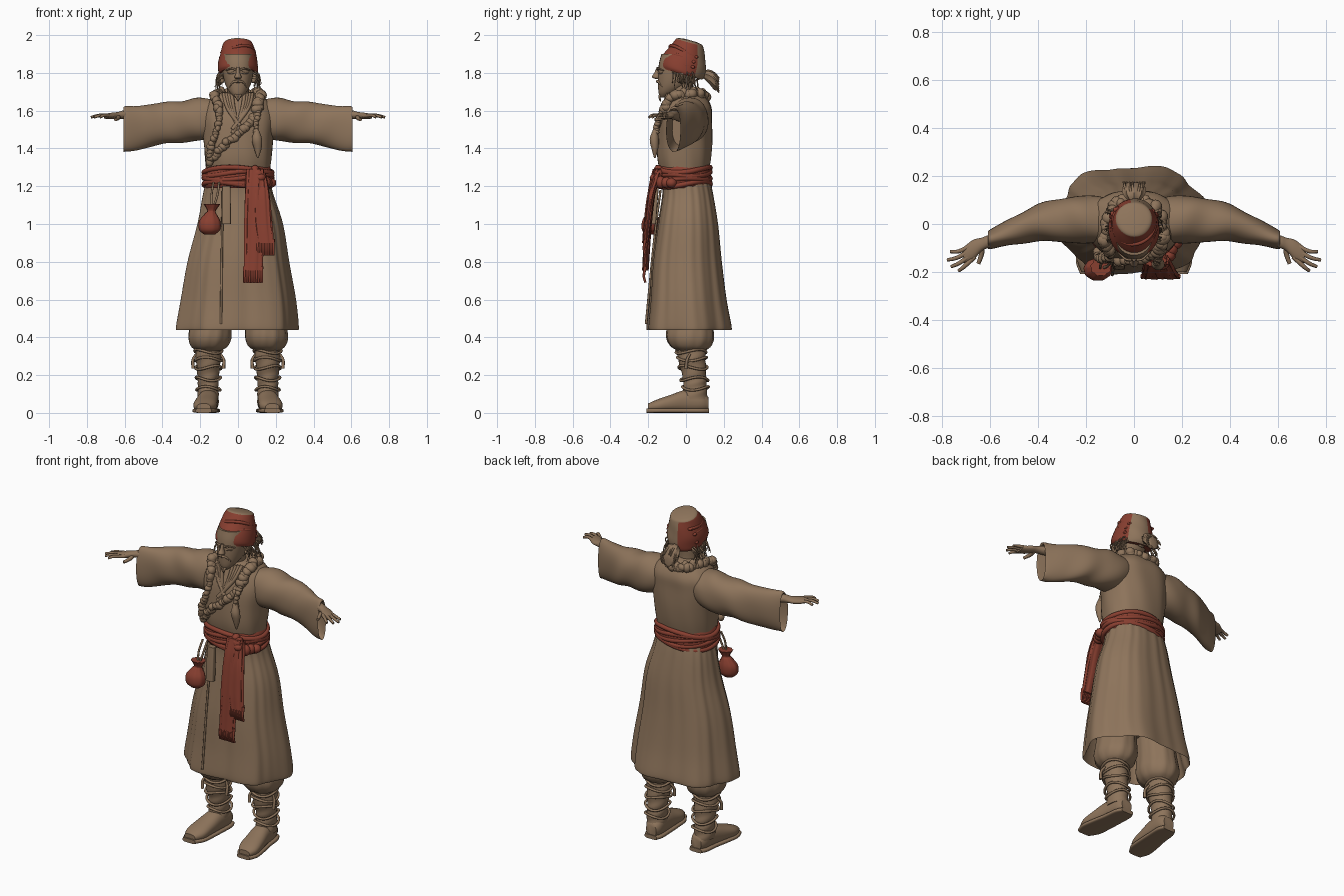
import bpy, bmesh, math, random
from mathutils import Vector, Matrix

random.seed(4)
if "Cube" in bpy.data.objects:
    bpy.data.objects.remove(bpy.data.objects["Cube"])
made = []


def material(name, colour):
    mat = bpy.data.materials.new(name)
    mat.use_nodes = True
    mat.diffuse_color = colour
    shader = next(n for n in mat.node_tree.nodes if n.type == "BSDF_PRINCIPLED")
    shader.inputs["Base Color"].default_value = colour
    shader.inputs["Roughness"].default_value = 0.9
    return mat


tan = material("tan cloth", (0.27, 0.175, 0.105, 1))
red = material("red cloth", (0.25, 0.05, 0.03, 1))


def spline(points, sub):
    """Catmull-Rom curve through points of any dimension."""
    pts = [Vector(p) for p in points]
    pts = [pts[0] * 2 - pts[1]] + pts + [pts[-1] * 2 - pts[-2]]
    out = []
    for a, b, c, d in zip(pts, pts[1:], pts[2:], pts[3:]):
        for k in range(sub):
            t = k / sub
            out.append((b * 2 + (c - a) * t + (a * 2 - b * 5 + c * 4 - d) * t ** 2
                        + (b * 3 - a - c * 3 + d) * t ** 3) / 2)
    return out + [pts[-2]]


def finish(name, mat, mesh):
    mesh.materials.clear()
    mesh.materials.append(mat)
    obj = bpy.data.objects.new(name, mesh)
    bpy.context.collection.objects.link(obj)
    made.append(obj)
    return obj


def from_bmesh(name, mat, bm):
    bmesh.ops.recalc_face_normals(bm, faces=bm.faces)
    mesh = bpy.data.meshes.new(name)
    bm.to_mesh(mesh)
    bm.free()
    return finish(name, mat, mesh)


def loft(name, mat, rows, axis="z", n=28, sub=4, power=2.0, ripple=None):
    """Rings (x, y, z, half width, half depth) across an axis, skinned together."""
    bm = bmesh.new()
    rings = []
    stations = spline(rows, sub)
    for i, (x, y, z, ra, rb) in enumerate(stations):
        ring = []
        for k in range(n):
            a = math.tau * k / n
            f = ripple(a, i / (len(stations) - 1)) if ripple else 1
            u, v = math.cos(a), math.sin(a)
            u = math.copysign(abs(u) ** (2 / power), u) * ra * f
            v = math.copysign(abs(v) ** (2 / power), v) * rb * f
            off = {"z": (u, v, 0), "x": (0, u, v), "y": (u, 0, v)}[axis]
            ring.append(bm.verts.new(Vector((x, y, z)) + Vector(off)))
        rings.append(ring)
    for lo, hi in zip(rings, rings[1:]):
        for k in range(n):
            bm.faces.new((lo[k], lo[k - 1], hi[k - 1], hi[k]))
    bm.faces.new(rings[0])
    bm.faces.new(rings[-1])
    return from_bmesh(name, mat, bm)


def strands(name, mat, paths, radius, tip=1.0, cyclic=False):
    """Round cords along paths, tapering to the tip."""
    curve = bpy.data.curves.new(name, "CURVE")
    curve.dimensions = "3D"
    curve.bevel_depth = radius
    curve.bevel_resolution = 2
    curve.use_fill_caps = True
    for path in paths:
        pts = path if cyclic else spline(path, 4)
        s = curve.splines.new("POLY")
        s.points.add(len(pts) - 1)
        s.use_cyclic_u = cyclic
        for i, p in enumerate(pts):
            s.points[i].co = (*p, 1)
            s.points[i].radius = 1 + (tip - 1) * i / (len(pts) - 1)
    helper = bpy.data.objects.new(name + " path", curve)
    bpy.context.collection.objects.link(helper)
    graph = bpy.context.evaluated_depsgraph_get()
    mesh = bpy.data.meshes.new_from_object(helper.evaluated_get(graph))
    bpy.data.objects.remove(helper)
    return finish(name, mat, mesh)


def tufts(name, mat, path, size, jitter, sub=8):
    """Overlapping lumps along a path, for fur and braids."""
    bm = bmesh.new()
    for p in spline(path, sub):
        shift = Vector([random.uniform(-jitter, jitter) for _ in range(3)])
        stretch = Matrix.Diagonal([size * random.uniform(0.8, 1.2) for _ in range(3)] + [1])
        bmesh.ops.create_icosphere(bm, subdivisions=2, radius=1,
                                   matrix=Matrix.Translation(p + shift) @ stretch)
    return from_bmesh(name, mat, bm)


def hoop(cx, cy, z, rx, ry, wave=0.0, phase=0.0, n=48):
    return [(cx + rx * math.cos(a), cy + ry * math.sin(a), z + wave * math.sin(a * 2 + phase))
            for a in (math.tau * k / n for k in range(n))]


# Robe: pleated skirt with a hollow hem, and upper body
loft("robe_skirt", tan, [
    (0, 0, 1.24, .165, .125), (0, .01, 1.15, .185, .135), (.01, .01, 1, .222, .16),
    (0, .005, .8, .262, .185), (0, .01, .6, .295, .205), (-.005, .015, .46, .312, .225),
    (-.005, .015, .452, .304, .217), (0, .01, .6, .275, .19)],
    n=112, sub=5, power=2.3,
    ripple=lambda a, t: 1 + .06 * t * math.cos(6 * a - 7.1)
    + .012 * math.sin(23 * a) * (1 - t) + .008 * math.sin(15 * a + 1))
strands("skirt_overlap", tan, [[(-.08, -.135, 1.18), (-.085, -.17, .9), (-.09, -.212, .47)]], .006)
loft("robe_body", tan, [
    (0, -.01, 1.26, .165, .125), (0, -.01, 1.35, .176, .142), (0, -.005, 1.45, .185, .145),
    (0, 0, 1.55, .2, .138), (0, .01, 1.62, .185, .125), (0, .005, 1.675, .13, .1),
    (0, 0, 1.7, .075, .075)], n=48, power=2.3,
    ripple=lambda a, t: 1 + .012 * math.sin(9 * a + 6 * t))

# Head, neck and face
loft("neck", tan, [(0, -.01, 1.6, .07, .07), (0, -.025, 1.68, .058, .06), (0, -.03, 1.77, .06, .065)])
loft("head", tan, [
    (0, -.118, 1.67, .016, .018), (0, -.1, 1.695, .042, .045), (0, -.065, 1.735, .066, .083),
    (0, -.045, 1.79, .08, .103), (0, -.035, 1.85, .086, .108), (0, -.03, 1.9, .08, .1)], power=2.2)
loft("nose", tan, [
    (0, -.145, 1.83, .009, .01), (0, -.152, 1.8, .011, .016),
    (0, -.158, 1.778, .019, .022), (0, -.148, 1.767, .012, .012)], n=12)
for s in (-1, 1):
    strands("brow_and_eye", tan, [
        [(s * .012, -.15, 1.817), (s * .035, -.146, 1.823), (s * .065, -.12, 1.812)],
        [(s * .02, -.144, 1.802), (s * .036, -.14, 1.798), (s * .055, -.125, 1.8)]], .006, .6)
    strands("moustache", tan, [[(0, -.152, 1.755), (s * .025, -.146, 1.752), (s * .045, -.125, 1.725)]], .008, .4)
    tufts("ear", tan, [(s * .084, -.03, 1.76), (s * .09, -.025, 1.8)], .016, .002, 3)
    locks = []
    for _ in range(22):
        y, z = random.uniform(-.07, .06), random.uniform(1.77, 1.82)
        locks.append([(s * .08, y, z), (s * random.uniform(.095, .115), y, z - .025),
                      (s * random.uniform(.08, .125), y + random.uniform(-.03, .02), z - random.uniform(.05, .09))])
    strands("side_hair", tan, locks, .005, .3)
strands("goatee", tan, [[(x * .012, -.125, 1.69), (x * .008, -.14, 1.675), (0, -.135, 1.65)]
                        for x in (-1, 0, 1)], .011, .3)

# Tied hair at the back
loft("tied_hair", tan, [(0, .06, 1.79, .03, .03), (0, .09, 1.79, .02, .02), (0, .12, 1.78, .042, .035),
                        (0, .15, 1.755, .048, .045), (0, .172, 1.73, .025, .025)], axis="y",
     ripple=lambda a, t: 1 + .07 * math.sin(9 * a))
strands("tied_hair_ends", tan, [
    [(0, .09, 1.79), (.035 * math.cos(k), .14, 1.775 + .03 * math.sin(k)),
     (.045 * math.cos(k), .175, 1.735 + .04 * math.sin(k))] for k in range(14)], .008, .4)

# Tilted cap: red wrap with a plain crown and a plain patch at the back left
cap = loft("cap", red, [
    (0, 0, -.005, .1, .118), (0, 0, .015, .106, .125), (0, 0, .06, .104, .12), (0, 0, .11, .093, .1),
    (0, 0, .155, .08, .08), (0, 0, .172, .068, .067), (0, 0, .179, .03, .03)], n=40,
    ripple=lambda a, t: 1 + .012 * math.sin(3 * a + 16 * t))
cap.data.materials.append(tan)
for face in cap.data.polygons:
    heading = math.atan2(face.center.y, face.center.x)
    if face.center.z > .164 or abs(heading - 1.2) < .5:
        face.material_index = 1
wraps = strands("cap_wraps", red, [
    [p for p in hoop(0, 0, h, .1 - h * .12, .117 - h * .2, .012, h * 30) if p[1] < .06]
    for h in (.035, .075, .115)], .009)
for part in (cap, wraps):
    part.location = (0, -.025, 1.8)
    part.rotation_euler.x = -.27

# Fur collar, diagonal trim, hanging braids and layered lapels
tufts("fur_collar", tan, [(.1, -.12, 1.6), (.12, -.06, 1.68), (.09, .06, 1.69), (0, .1, 1.675),
                          (-.09, .06, 1.69), (-.12, -.06, 1.68), (-.1, -.12, 1.6)], .026, .008, 9)
tufts("diagonal_trim", tan, [(.115, -.1, 1.62), (.05, -.14, 1.52), (-.06, -.148, 1.43), (-.15, -.12, 1.33)], .022, .005, 9)
tufts("right_trim", tan, [(-.1, -.12, 1.6), (-.11, -.14, 1.5), (-.14, -.14, 1.42), (-.15, -.135, 1.35)], .018, .005)
tufts("left_braid", tan, [(.11, -.12, 1.62), (.095, -.155, 1.52), (.1, -.165, 1.46)], .016, .003, 7)
loft("braid_tassel", tan, [(.1, -.165, 1.5, .01, .01), (.1, -.168, 1.45, .027, .024),
                           (.105, -.165, 1.4, .02, .018), (.105, -.165, 1.35, .004, .004)], n=16)
for k in range(4):
    w = .075 - k * .014
    strands("lapel_layer", tan, [
        [(w, -.07 - k * .008, 1.69), (w * .7, -.12, 1.61), (-.03, -.146, 1.5 - k * .02)],
        [(-w, -.07 - k * .008, 1.69), (-w * .7, -.12, 1.61), (.01, -.143, 1.52 - k * .02)]], .011)

# Sleeves and hands
for s in (-1, 1):
    loft("sleeve", tan, [
        (s * .09, .01, 1.565, .09, .09), (s * .2, .02, 1.553, .1, .113), (s * .3, .015, 1.543, .09, .11),
        (s * .4, .005, 1.532, .078, .11), (s * .5, -.028, 1.515, .058, .115), (s * .595, -.062, 1.5, .042, .12),
        (s * .596, -.062, 1.5, .036, .112), (s * .5, -.028, 1.515, .045, .1)], axis="x", n=40, sub=6, power=2.2,
        ripple=lambda a, t: 1 + .025 * math.sin(3 * a + 22 * t) + .012 * math.sin(34 * t + a))
    loft("hand", tan, [
        (s * .5, -.03, 1.57, .03, .028), (s * .6, -.07, 1.578, .027, .023), (s * .635, -.085, 1.575, .028, .018),
        (s * .67, -.108, 1.572, .042, .017), (s * .71, -.13, 1.57, .034, .012)], axis="x", n=20)
    tips = [(.765, -.115), (.778, -.15), (.762, -.178), (.73, -.195)]
    strands("fingers", tan, [
        [(s * (.675 - k * .004), -.088 - k * .016, 1.572), (s * (x * .55 + .307), y * .55 - .05 - k * .007, 1.575),
         (s * x, y, 1.565)] for k, (x, y) in enumerate(tips)], .0105, .65)
    strands("thumb", tan, [[(s * .635, -.09, 1.57), (s * .635, -.125, 1.56), (s * .648, -.165, 1.552)]], .013, .65)

# Sash around the waist, with knot and hanging ends
loft("sash_base", red, [(0, -.01, 1.19, .172, .132), (0, -.012, 1.22, .183, .144),
                        (0, -.012, 1.28, .178, .144), (0, -.01, 1.312, .165, .132)], n=48, power=2.2)
strands("sash_folds", red, [hoop(0, -.012, 1.21 + k * .019, .18, .14, .014, k * 1.3)
                            for k in range(5)], .014, cyclic=True)
tufts("sash_knot", red, [(.09, -.15, 1.28), (.13, -.15, 1.23), (.17, -.08, 1.22)], .03, .004, 3)


def hanging_end(name, rows):
    loft(name, red, rows, n=36, sub=5, power=3, ripple=lambda a, t: 1 + .1 * math.sin(9 * a + 2 * t))
    x, y, z, w, d = rows[-1]
    strands(name + "_fringe", red, [
        [(x + w * k / 5, y, z + .02), (x + w * k / 5, y - .008, z - .03), (x + w * k / 4.8, y, z - .065)]
        for k in range(-5, 6)], .008, .7)


hanging_end("long_sash_end", [(.09, -.155, 1.29, .045, .02), (.085, -.18, 1.18, .045, .02),
                              (.085, -.2, 1, .05, .018), (.08, -.215, .755, .046, .016)])
hanging_end("short_sash_end", [(.115, -.15, 1.27, .03, .022), (.12, -.185, 1.15, .045, .02),
                               (.13, -.205, 1, .048, .018), (.145, -.215, .9, .042, .016)])

# Pouch and slim case hung from the sash
loft("pouch", red, [(-.15, -.19, .945, .03, .022), (-.15, -.19, .97, .056, .044), (-.15, -.188, 1.015, .056, .045),
                    (-.145, -.182, 1.055, .03, .028), (-.14, -.18, 1.07, .022, .02), (-.138, -.18, 1.105, .042, .036)],
     n=36, ripple=lambda a, t: 1 + .06 * math.sin(9 * a) * t)
strands("pouch_cords", tan, [[(x, -.15, 1.22), (x - .01, -.175, 1.15), (-.14, -.185, 1.06)] for x in (-.13, -.1)], .006)
loft("slim_case", tan, [(-.062, -.175, 1, .024, .016), (-.062, -.17, 1.08, .024, .017),
                        (-.062, -.16, 1.2, .022, .016)], power=5)

# Trousers and boots
for s in (-1, 1):
    loft("trouser_leg", tan, [
        (s * .13, .015, .62, .1, .11), (s * .145, .02, .47, .108, .12), (s * .15, .022, .4, .113, .126),
        (s * .152, .025, .355, .098, .108), (s * .155, .027, .33, .068, .075)], n=40,
        ripple=lambda a, t: 1 + .025 * math.sin(11 * a + 3 * t))
    loft("boot_shaft", tan, [
        (s * .155, .027, .36, .066, .075), (s * .157, .03, .29, .067, .073), (s * .158, .043, .2, .056, .064),
        (s * .158, .048, .14, .054, .062), (s * .158, .045, .07, .056, .07)], sub=8,
        ripple=lambda a, t: 1 + .03 * math.sin(30 * t + 2 * a))
    foot = [(.15, .118, .05, .034, .035), (.152, .08, .06, .05, .055), (.158, 0, .062, .054, .06),
            (.168, -.08, .05, .06, .046), (.176, -.15, .038, .06, .034), (.182, -.2, .03, .036, .02)]
    loft("boot_foot", tan, [(s * x, *rest) for x, *rest in foot], axis="y", power=2.3)
    loft("boot_sole", tan, [(s * x, y * 1.04, .012, w + .006, .012) for x, y, z, w, h in foot], axis="y", power=4)
    strands("boot_straps", tan, [hoop(s * .157, .03 + (.3 - z) * .12, z, .057 + z * .05, .064 + z * .05, .01, z * 40)
                                 for z in (.13, .18, .24, .285, .325)], .007, cyclic=True)
    strands("boot_ties", tan, [[(s * .157 + side * .066, .02, .31), (s * .157 + side * .082, .005, .28),
                                (s * .157 + side * .08, 0, .235)] for side in (-1, 1)], .006, 1.6)

# Smooth shading with crisp rims
bpy.ops.object.select_all(action="DESELECT")
for obj in made:
    obj.select_set(True)
bpy.context.view_layer.objects.active = made[0]
bpy.ops.object.shade_smooth_by_angle(angle=math.radians(50))
